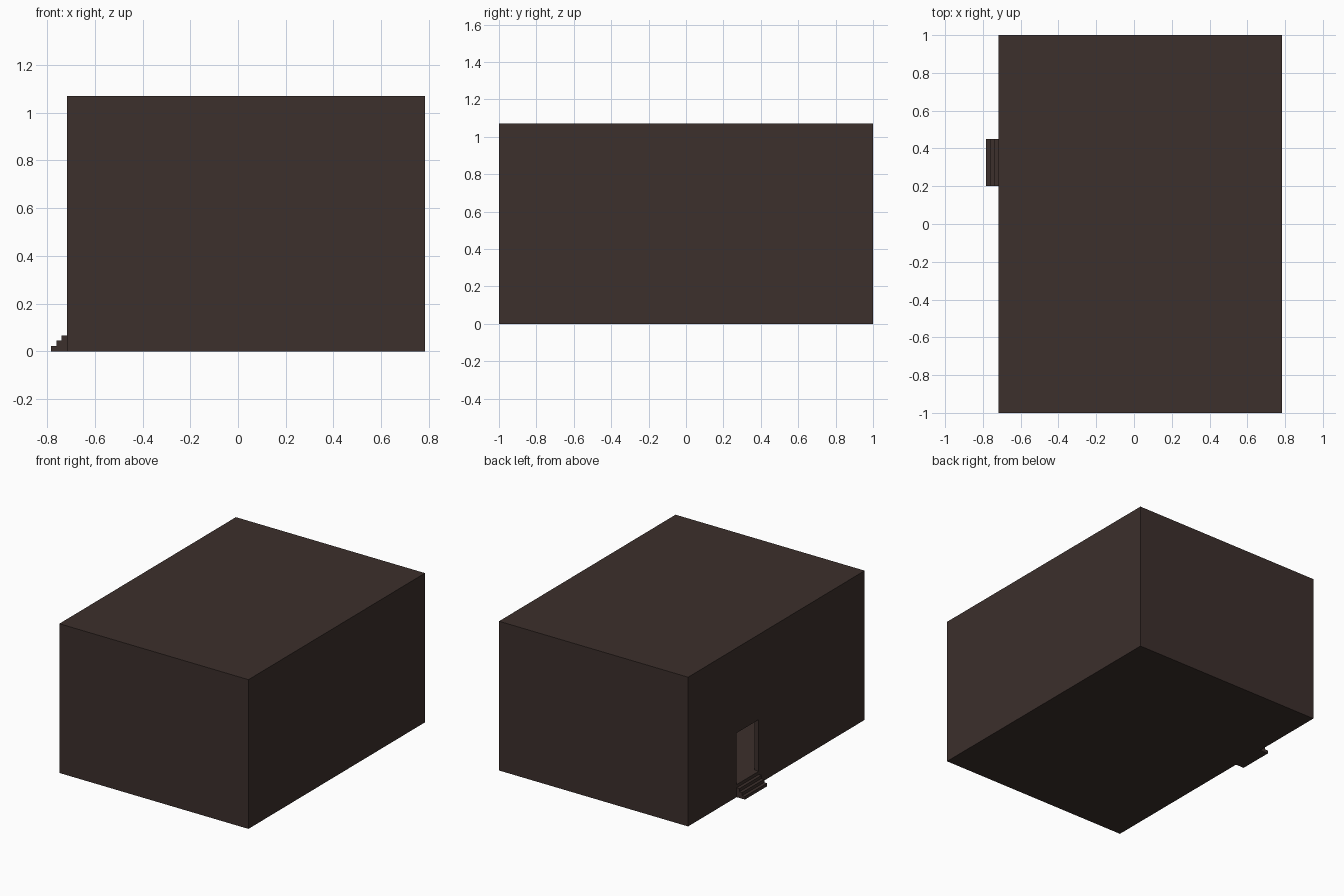
import bpy

if "Cube" in bpy.data.objects:
    bpy.data.objects.remove(bpy.data.objects["Cube"])

X0, X1 = -0.717, 0.783      # outer wall faces in x
H, T = 1.07, 0.033          # total height, wall thickness
DY0, DY1 = 0.20, 0.45       # doorway span in y
DZ0, DZ1 = 0.09, 0.46       # floor level and doorway head

mat = bpy.data.materials.new("dark_brown")
mat.diffuse_color = (0.045, 0.029, 0.025, 1)
mat.use_nodes = True
mat.node_tree.nodes["Principled BSDF"].inputs["Base Color"].default_value = mat.diffuse_color


def box(name, lo, hi):
    """Axis-aligned box between two corners."""
    bpy.ops.mesh.primitive_cube_add(size=1, location=[(a + b) / 2 for a, b in zip(lo, hi)])
    ob = bpy.context.object
    ob.name = name
    ob.scale = [b - a for a, b in zip(lo, hi)]
    bpy.ops.object.transform_apply(location=False, rotation=False, scale=True)
    ob.data.materials.append(mat)
    return ob


# Hollow room: outer block with the interior and the doorway cut out
room = box("room_shell", (X0, -1, 0), (X1, 1, H))
cutters = [
    box("interior_cutter", (X0 + T, -1 + T, DZ0), (X1 - T, 1 - T, H - T)),
    box("doorway_cutter", (X0 - 0.1, DY0, DZ0), (X0 + 2 * T, DY1, DZ1)),
]
for c in cutters:
    m = room.modifiers.new(c.name, "BOOLEAN")
    m.operation = "DIFFERENCE"
    m.solver = "EXACT"
    m.object = c
    bpy.context.view_layer.objects.active = room
    bpy.ops.object.modifier_apply(modifier=m.name)
    bpy.data.objects.remove(c)

# Three entrance steps, each one shallower and taller than the last
for i in range(3):
    box(f"step_{i + 1}", (X0 - 0.022 * (3 - i), DY0, 0.0223 * i),
        (X0, DY1, 0.0223 * (i + 1)))
